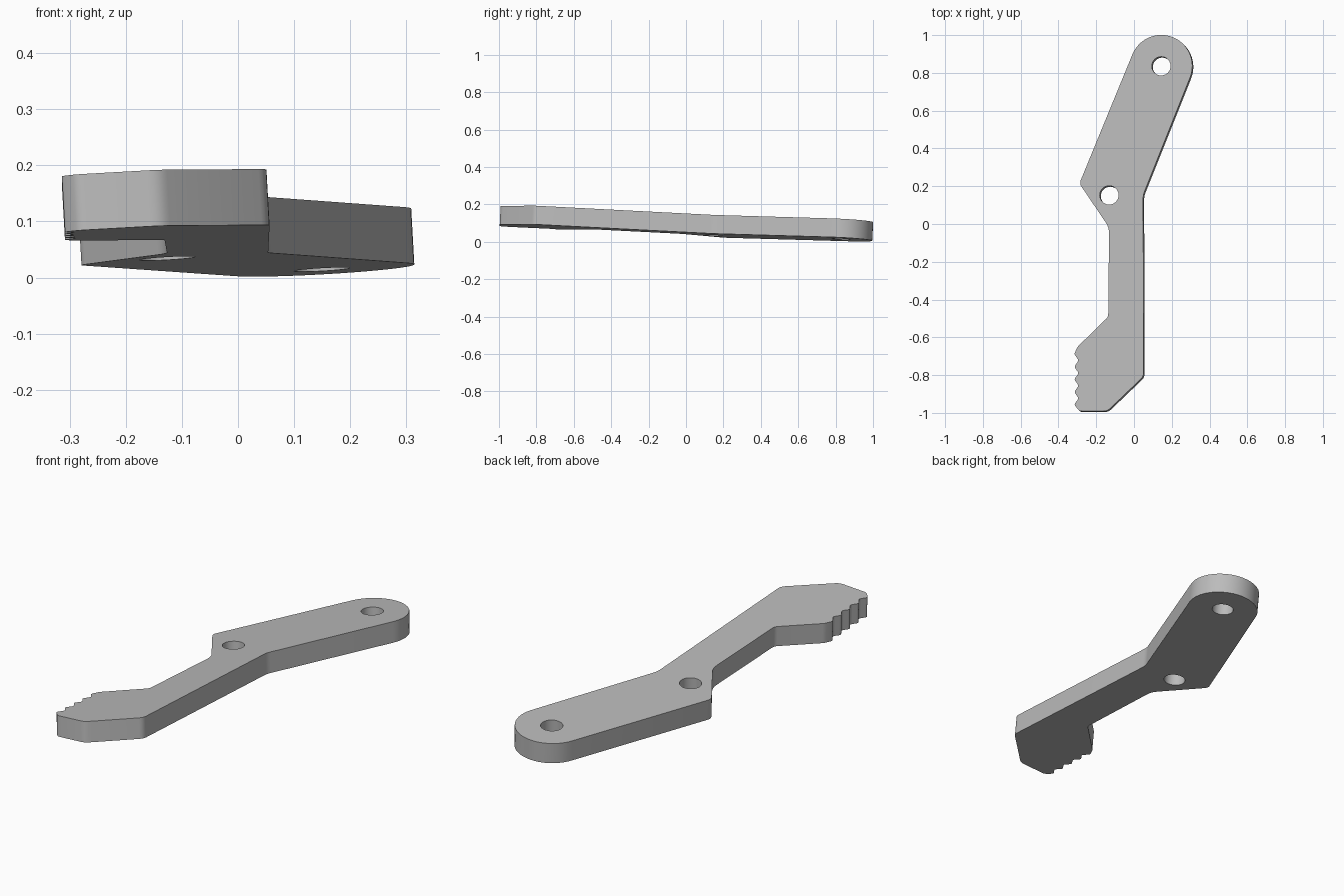
import bpy, bmesh, math
from mathutils import Vector

cube = bpy.data.objects.get("Cube")
if cube:
    bpy.data.objects.remove(cube)

THICK = 0.1
PIVOT = Vector((0.143, 0.837))
END_RADIUS = 0.165


def arc(centre, radius, start, end, steps):
    """Points along a circular arc, angles in degrees."""
    angles = [math.radians(start + (end - start) * i / steps) for i in range(steps + 1)]
    return [centre + radius * Vector((math.cos(a), math.sin(a))) for a in angles]


def rounded(prev, point, nxt, cut, steps=4):
    """Replace a corner with a short curve that starts and ends at distance cut."""
    a = point + (prev - point).normalized() * cut
    b = point + (nxt - point).normalized() * cut
    ts = [i / steps for i in range(steps + 1)]
    return [a * (1 - t) ** 2 + point * 2 * t * (1 - t) + b * t ** 2 for t in ts]


def add_loop(curve, points):
    spline = curve.splines.new("POLY")
    spline.points.add(len(points) - 1)
    for target, p in zip(spline.points, points):
        target.co = (p.x, p.y, 0, 1)
    spline.use_cyclic_u = True


# Corners of the lever: right edge, toothed jaw, left edge (x, y, rounding)
corners = [(0.048, 0.153, 0.02), (0.052, -0.808, 0.02),
           (-0.14, -0.992, 0.02), (-0.288, -0.992, 0.015)]
tooth_pitch = 0.067
for i in range(5):
    y = -0.957 + i * tooth_pitch
    corners.append((-0.316, y, 0.01))
    if i < 4:
        corners.append((-0.292, y + tooth_pitch / 2, 0.01))
corners += [(-0.298, -0.65, 0.01), (-0.136, -0.492, 0.015),
            (-0.132, -0.018, 0.03), (-0.29, 0.215, 0.02)]

# Outline: round end followed by the softened corners
outline = arc(PIVOT, END_RADIUS, 158.5, -21.5, 24)
path = [outline[-1]] + [Vector(c[:2]) for c in corners] + [outline[0]]
for i, c in enumerate(corners, 1):
    outline += rounded(path[i - 1], path[i], path[i + 1], c[2])

# Flat filled profile with two bolt holes, given thickness
curve = bpy.data.curves.new("lever_plate", "CURVE")
curve.dimensions = "2D"
curve.fill_mode = "BOTH"
curve.extrude = THICK / 2
add_loop(curve, outline)
for centre in (PIVOT, Vector((-0.132, 0.153))):
    add_loop(curve, arc(centre, 0.05, 0, 345, 23))

plate = bpy.data.objects.new("lever_plate", curve)
bpy.context.collection.objects.link(plate)
bpy.ops.object.select_all(action="DESELECT")
plate.select_set(True)
bpy.context.view_layer.objects.active = plate
bpy.ops.object.convert(target="MESH")
plate = bpy.context.object
plate.name = "lever_plate"

# Weld the caps to the rim
bm = bmesh.new()
bm.from_mesh(plate.data)
bmesh.ops.remove_doubles(bm, verts=bm.verts, dist=0.0005)
bmesh.ops.recalc_face_normals(bm, faces=bm.faces)
bm.to_mesh(plate.data)
bm.free()

# The plate leans slightly
normal = Vector((-0.056, 0.0516, 1)).normalized()
plate.rotation_mode = "QUATERNION"
plate.rotation_quaternion = Vector((0, 0, 1)).rotation_difference(normal)
plate.location = Vector((0, 0, 0.149)) - normal * THICK / 2

# Plain grey metal
grey = bpy.data.materials.new("plain_grey")
grey.use_nodes = True
colour = (0.5, 0.5, 0.5, 1)
grey.diffuse_color = colour
grey.node_tree.nodes["Principled BSDF"].inputs["Base Color"].default_value = colour
plate.data.materials.clear()
plate.data.materials.append(grey)
for poly in plate.data.polygons:
    poly.material_index = 0
bpy.ops.object.shade_smooth_by_angle(angle=math.radians(30))
